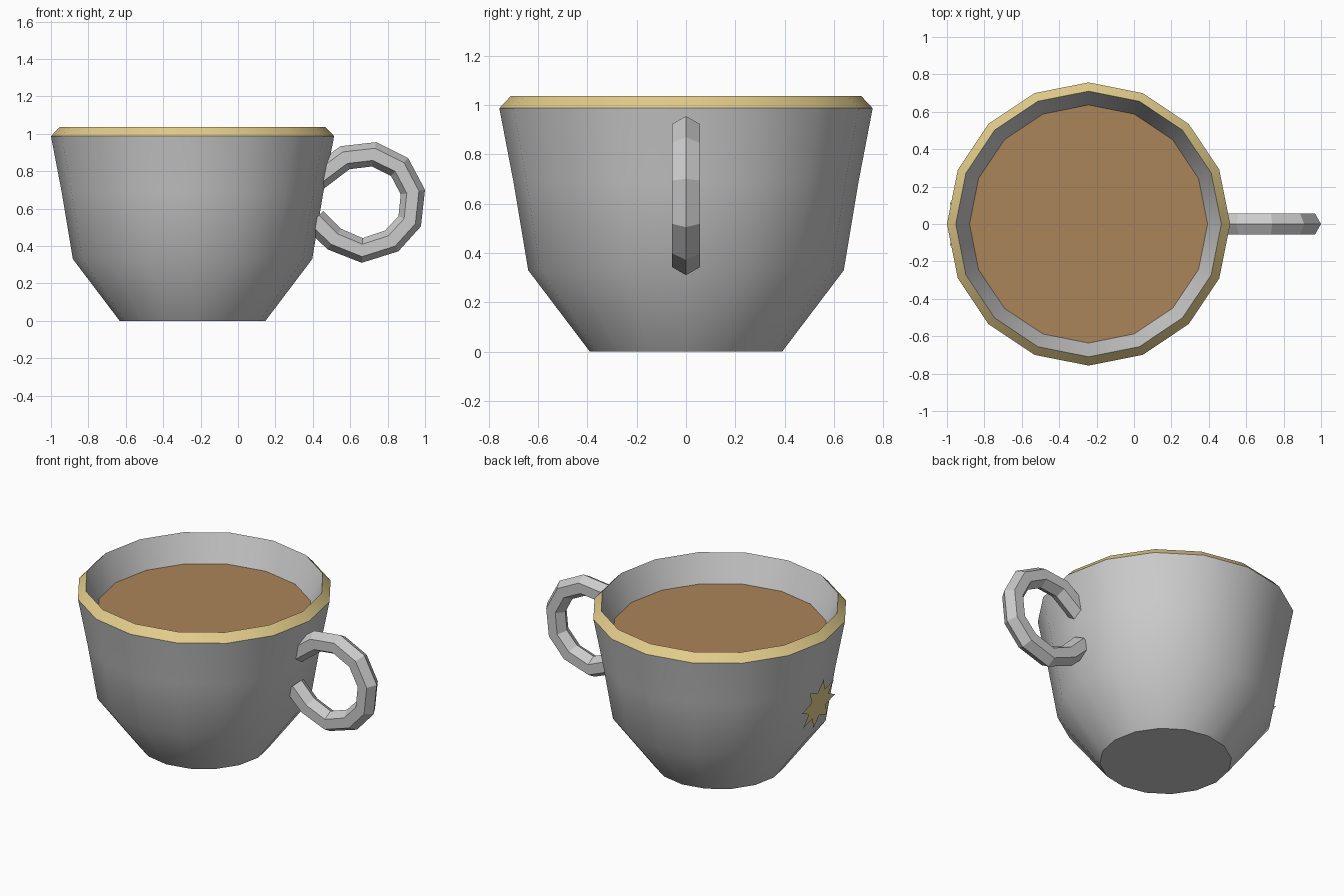
import bpy, bmesh, math
from mathutils import Vector

if "Cube" in bpy.data.objects:
    bpy.data.objects.remove(bpy.data.objects["Cube"])

CX = -0.243   # cup axis
SIDES = 16


def material(name, rgb):
    m = bpy.data.materials.new(name)
    m.diffuse_color = (*rgb, 1.0)
    m.use_nodes = True
    m.node_tree.nodes["Principled BSDF"].inputs["Base Color"].default_value = m.diffuse_color
    return m


GREY = material("grey ceramic", (0.60, 0.60, 0.60))
GOLD = material("gold trim", (0.77, 0.61, 0.26))
TEA = material("brown drink", (0.41, 0.235, 0.10))


def finish(bm, name, mats, smooth=False):
    me = bpy.data.meshes.new(name)
    bm.to_mesh(me)
    bm.free()
    for m in mats:
        me.materials.append(m)
    ob = bpy.data.objects.new(name, me)
    bpy.context.collection.objects.link(ob)
    if smooth:
        bpy.ops.object.select_all(action='DESELECT')
        ob.select_set(True)
        bpy.context.view_layer.objects.active = ob
        bpy.ops.object.shade_smooth_by_angle(angle=math.radians(32))
    return ob


def ring(bm, r, z):
    return [bm.verts.new((CX + r * math.cos(math.tau * i / SIDES),
                          r * math.sin(math.tau * i / SIDES), z))
            for i in range(SIDES)]


def bridge(bm, a, b, mat=0):
    n = len(a)
    for i in range(n):
        f = bm.faces.new((a[i], a[(i + 1) % n], b[(i + 1) % n], b[i]))
        f.material_index = mat


# cup: outer wall, gold bevelled rim, inner wall
bm = bmesh.new()
profile = [(0.39, 0), (0.64, 0.33), (0.70, 0.69), (0.757, 0.987),
           (0.71, 1.037), (0.63, 0.85)]
rings = [ring(bm, r, z) for r, z in profile]
bm.faces.new(rings[0][::-1])
for i in range(len(rings) - 1):
    bridge(bm, rings[i], rings[i + 1], 1 if i == 3 else 0)
finish(bm, "cup", [GREY, GOLD], smooth=True)

# drink surface
bm = bmesh.new()
bm.faces.new(ring(bm, 0.637, 0.865))
finish(bm, "drink", [TEA])

# handle: hexagonal tube swept along a ring-like path in the xz plane
path = [Vector((x, 0, z)) for x, z in [
    (0.41, 0.752), (0.572, 0.872), (0.727, 0.890), (0.864, 0.822),
    (0.935, 0.688), (0.918, 0.532), (0.822, 0.427), (0.664, 0.376),
    (0.515, 0.437), (0.41, 0.54)]]
bm = bmesh.new()
loops = []
for i, p in enumerate(path):
    t = Vector((0, 0, 0))
    if i > 0:
        t += (p - path[i - 1]).normalized()
    if i < len(path) - 1:
        t += (path[i + 1] - p).normalized()
    t.normalize()
    out = Vector((-t.z, 0, t.x))
    loops.append([bm.verts.new(p + 0.066 * (math.cos(k * math.pi / 3) * out
                  + math.sin(k * math.pi / 3) * Vector((0, 1, 0))))
                  for k in range(6)])
for a, b in zip(loops, loops[1:]):
    bridge(bm, a, b)
bm.faces.new(loops[0])
bm.faces.new(loops[-1])
bmesh.ops.recalc_face_normals(bm, faces=bm.faces[:])
finish(bm, "handle", [GREY])

# flat eight-pointed star on the side away from the handle, leaning with the wall
bm = bmesh.new()
lean = 0.22
pts = []
for i in range(16):
    r = 0.17 if i % 2 == 0 else 0.095
    a = math.tau * i / 16
    y, z = r * math.sin(a), r * math.cos(a)
    pts.append(bm.verts.new((-0.955 - lean * z, -y, 0.565 + z)))
hub = bm.verts.new((-0.955, 0, 0.565))
for i in range(16):
    bm.faces.new((hub, pts[(i + 1) % 16], pts[i]))
bmesh.ops.recalc_face_normals(bm, faces=bm.faces[:])
if sum(f.normal.x for f in bm.faces) > 0:
    bmesh.ops.reverse_faces(bm, faces=bm.faces[:])
finish(bm, "star_ornament", [GOLD])
